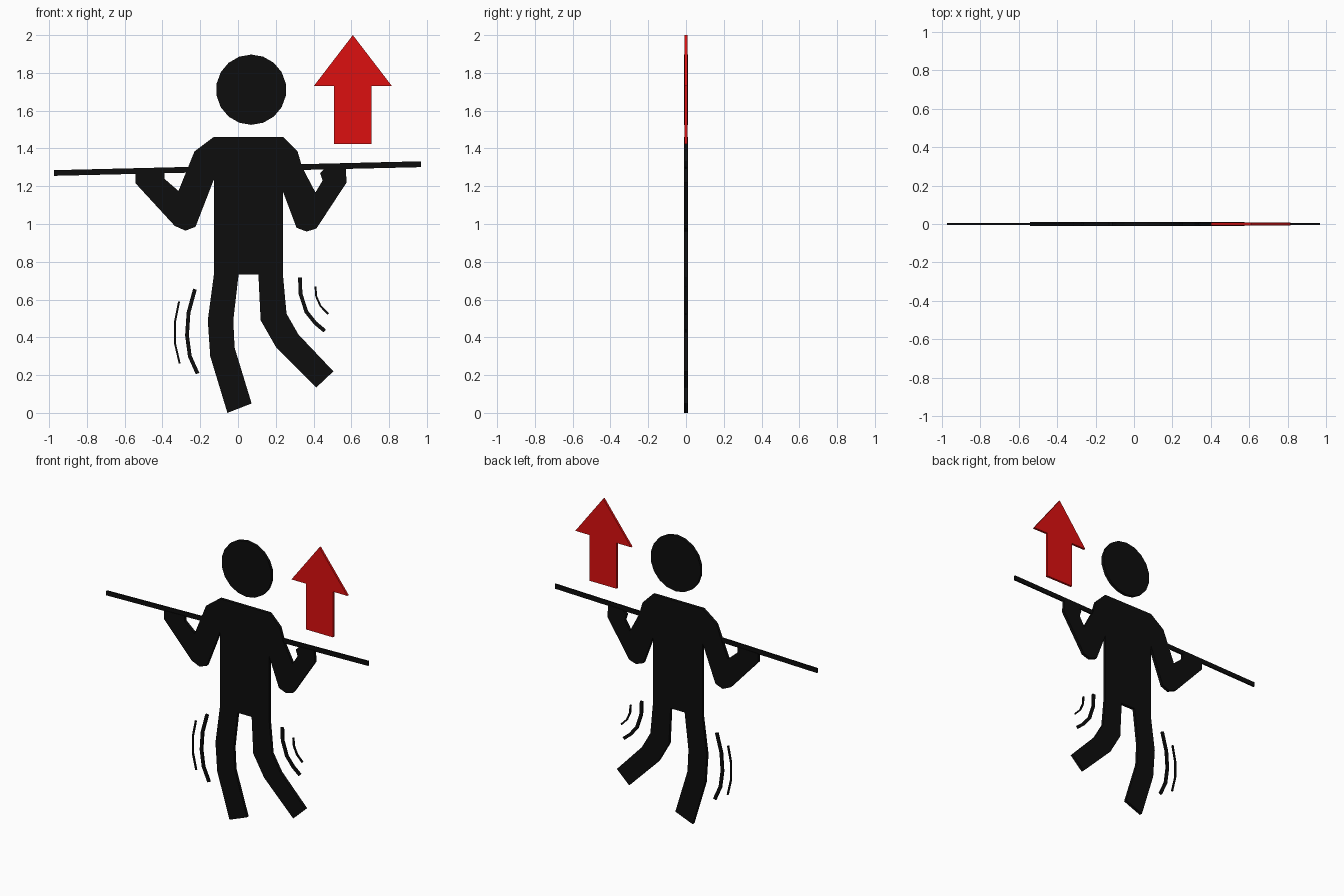
import bpy, bmesh
from math import sin, cos, radians
from mathutils import Vector

if "Cube" in bpy.data.objects:
    bpy.data.objects.remove(bpy.data.objects["Cube"])


def material(name, rgb):
    m = bpy.data.materials.new(name)
    m.diffuse_color = (*rgb, 1)
    m.use_nodes = True
    m.node_tree.nodes["Principled BSDF"].inputs["Base Color"].default_value = m.diffuse_color
    return m


BLACK = material("black", (0.004, 0.004, 0.004))
RED = material("red", (0.72, 0.005, 0.005))


def plate(name, outline, depth, mat=BLACK):
    """Flat plate: an x-z outline extruded along y, centred on y = 0."""
    bm = bmesh.new()
    face = bm.faces.new([bm.verts.new((x, -depth / 2, z)) for x, z in outline])
    new = bmesh.ops.extrude_face_region(bm, geom=[face])["geom"]
    verts = [v for v in new if isinstance(v, bmesh.types.BMVert)]
    bmesh.ops.translate(bm, verts=verts, vec=(0, depth, 0))
    bmesh.ops.recalc_face_normals(bm, faces=bm.faces)
    bmesh.ops.triangulate(bm, faces=[f for f in bm.faces if len(f.verts) > 4])
    mesh = bpy.data.meshes.new(name)
    bm.to_mesh(mesh)
    bm.free()
    mesh.materials.append(mat)
    bpy.context.collection.objects.link(bpy.data.objects.new(name, mesh))


def stroke(name, path, width, depth):
    """Constant-width strip that follows a path."""
    pts = [Vector(p) for p in path]
    left, right = [], []
    for i, p in enumerate(pts):
        t = (pts[min(i + 1, len(pts) - 1)] - pts[max(i - 1, 0)]).normalized()
        n = Vector((-t.y, t.x)) * width / 2
        left.append(p + n)
        right.append(p - n)
    plate(name, left + right[::-1], depth)


# Head
plate("head", [(0.07 + 0.186 * sin(radians(20 * i)), 1.711 + 0.186 * cos(radians(20 * i)))
               for i in range(18)], 0.02)

# Body silhouette: shoulders, arms, legs
shoulders = [(-0.13, 1.46), (0.24, 1.46)]
right_arm = [(0.315, 1.385), (0.34, 1.30), (0.41, 1.167), (0.448, 1.23), (0.435, 1.27),
             (0.46, 1.295), (0.57, 1.30), (0.575, 1.22), (0.415, 0.976), (0.363, 0.96),
             (0.31, 0.98), (0.238, 1.172)]
right_leg = [(0.238, 0.73), (0.257, 0.525), (0.32, 0.415), (0.505, 0.22), (0.415, 0.135),
             (0.20, 0.35), (0.12, 0.49), (0.108, 0.732)]
left_leg = [(0.003, 0.732), (-0.025, 0.49), (-0.018, 0.345), (0.072, 0.05), (-0.056, 0.0),
            (-0.147, 0.30), (-0.16, 0.49), (-0.128, 0.73)]
left_arm = [(-0.128, 1.235), (-0.225, 0.985), (-0.278, 0.965), (-0.335, 0.99), (-0.542, 1.215),
            (-0.542, 1.27), (-0.388, 1.275), (-0.388, 1.238), (-0.315, 1.175), (-0.23, 1.385)]
plate("body", shoulders + right_arm + right_leg + left_leg + left_arm, 0.02)

# Carrying pole across the shoulders
plate("pole", [(-0.973, 1.255), (-0.973, 1.285), (0.968, 1.332), (0.968, 1.301)], 0.01)

# Motion marks beside the legs
stroke("left_motion_inner", [(-0.228, 0.655), (-0.262, 0.53), (-0.27, 0.41), (-0.255, 0.30),
                             (-0.214, 0.208)], 0.02, 0.012)
stroke("left_motion_outer", [(-0.312, 0.59), (-0.334, 0.48), (-0.334, 0.37), (-0.309, 0.262)],
       0.01, 0.01)
stroke("right_motion_inner", [(0.328, 0.717), (0.331, 0.63), (0.362, 0.535), (0.41, 0.475),
                              (0.459, 0.434)], 0.02, 0.012)
stroke("right_motion_outer", [(0.41, 0.67), (0.414, 0.617), (0.437, 0.565), (0.478, 0.523)],
       0.01, 0.01)

# Red upward arrow
cx = 0.608
half = [(0.207, 1.73), (0.10, 1.73), (0.10, 1.424)]
plate("lift_arrow", [(cx, 2.0)] + [(cx + x, z) for x, z in half]
      + [(cx - x, z) for x, z in reversed(half)], 0.015, RED)
